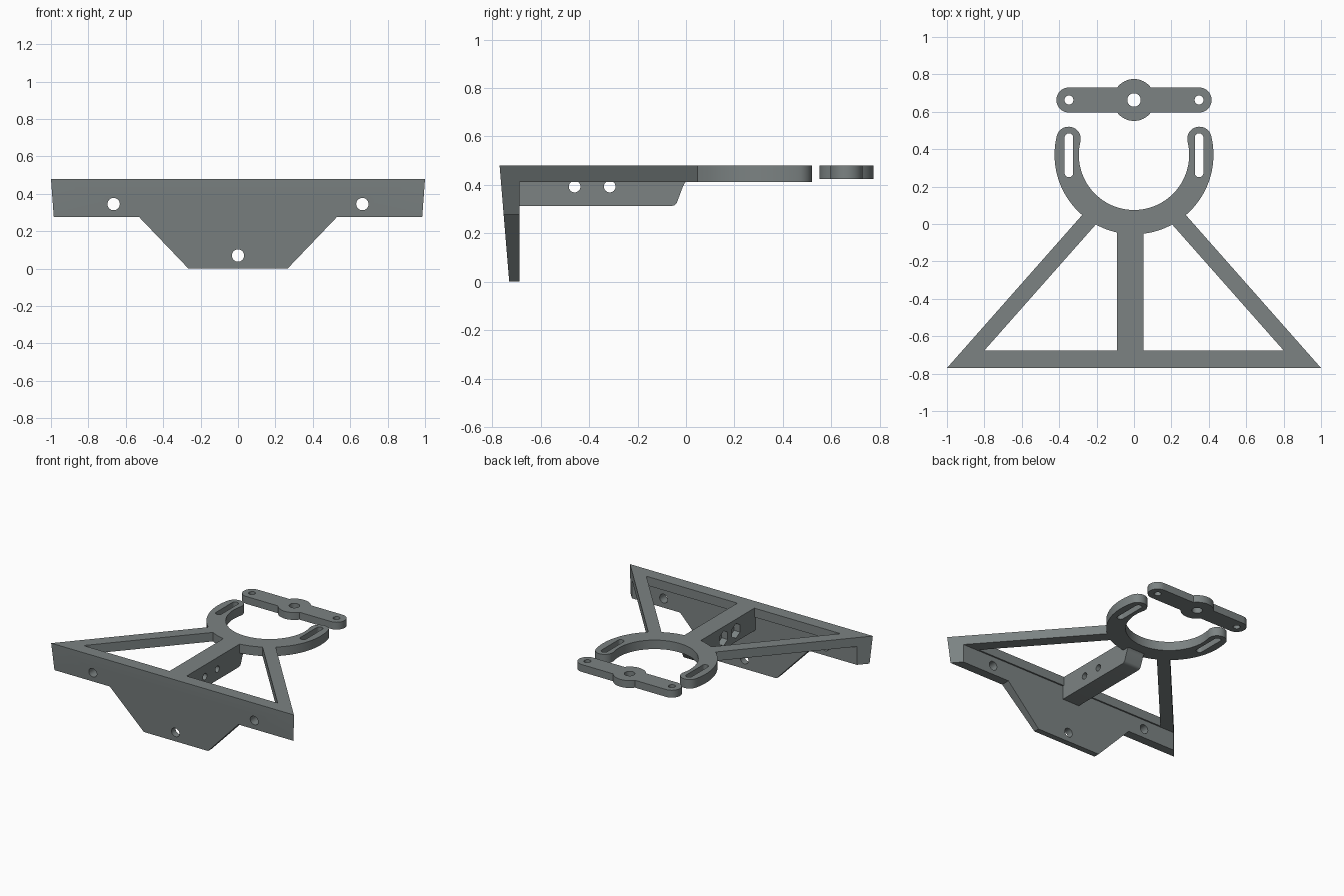
import bpy, bmesh, math

if "Cube" in bpy.data.objects:
    bpy.data.objects.remove(bpy.data.objects["Cube"])

grey = bpy.data.materials.new("slate_grey")
grey.diffuse_color = (0.20, 0.225, 0.225, 1)
grey.use_nodes = True
grey.node_tree.nodes["Principled BSDF"].inputs["Base Color"].default_value = grey.diffuse_color
PLACE = {'X': lambda u, v, w: (w, u, v),
         'Y': lambda u, v, w: (u, w, v),
         'Z': lambda u, v, w: (u, v, w)}


def prism(name, pts, axis, a, b):
    """Extrude a 2D outline along an axis from a to b."""
    bm = bmesh.new()
    lo = [bm.verts.new(PLACE[axis](u, v, a)) for u, v in pts]
    hi = [bm.verts.new(PLACE[axis](u, v, b)) for u, v in pts]
    bm.faces.new(lo)
    bm.faces.new(hi)
    n = len(pts)
    for i in range(n):
        j = (i + 1) % n
        bm.faces.new((lo[i], lo[j], hi[j], hi[i]))
    bmesh.ops.recalc_face_normals(bm, faces=bm.faces)
    me = bpy.data.meshes.new(name)
    bm.to_mesh(me)
    bm.free()
    ob = bpy.data.objects.new(name, me)
    bpy.context.collection.objects.link(ob)
    return ob


def arc(cx, cy, r, a0, a1, n):
    """Points on an arc, angles in degrees, both ends included."""
    angles = [math.radians(a0 + (a1 - a0) * i / n) for i in range(n + 1)]
    return [(cx + r * math.cos(t), cy + r * math.sin(t)) for t in angles]


def circle(cx, cy, r, n=32, start=0):
    return arc(cx, cy, r, start, start + 360, n)[:-1]


def combine(target, op, other):
    """Apply a boolean and remove the second solid."""
    bpy.context.view_layer.objects.active = target
    m = target.modifiers.new("join", 'BOOLEAN')
    m.operation, m.solver, m.object = op, 'EXACT', other
    bpy.ops.object.modifier_apply(modifier=m.name)
    bpy.data.objects.remove(other)


def cut(target, pts, axis, a, b):
    combine(target, 'DIFFERENCE', prism("cutter", pts, axis, a, b))


def finish(ob):
    ob.data.materials.clear()
    ob.data.materials.append(grey)
    for p in ob.data.polygons:
        p.material_index = 0
    bpy.ops.object.select_all(action='DESELECT')
    ob.select_set(True)
    bpy.context.view_layer.objects.active = ob
    bpy.ops.object.shade_smooth_by_angle(angle=math.radians(30))


TOP, UNDER = 0.48, 0.413
RING_Y, R_OUT, R_IN = 0.37, 0.425, 0.295

# Triangular top frame with two windows
plan = [(-1, -0.77), (1, -0.77), (0.24, 0.09), (-0.24, 0.09)]
bracket = prism("bracket", plan, 'Z', UNDER, TOP)
for s, x in ((1, 0.05), (-1, 0.09)):
    slope_y = -0.676 + (0.8 - x) * 1.13
    cut(bracket, [(s * x, -0.676), (s * 0.8, -0.676), (s * x, slope_y)], 'Z', 0.3, 0.6)
cut(bracket, circle(0, RING_Y, 0.33, 64), 'Z', 0.3, 0.6)

# Open ring with rounded ends
END = 13.7
mid, half = (R_OUT + R_IN) / 2, (R_OUT - R_IN) / 2
ex = mid * math.cos(math.radians(END))
ey = RING_Y + mid * math.sin(math.radians(END))
outline = (arc(0, RING_Y, R_OUT, -180 - END, END, 72)
           + arc(ex, ey, half, END, END + 180, 16)[1:-1]
           + arc(0, RING_Y, R_IN, END, -180 - END, 72)
           + arc(-ex, ey, half, -END, 180 - END, 16)[1:-1])
combine(bracket, 'UNION', prism("ring", outline, 'Z', UNDER, TOP))

# Front plate, trimmed to the frame's slanted ends
front = [(-1.1, TOP), (-1.1, 0.277), (-0.53, 0.277), (-0.265, 0),
         (0.265, 0), (0.53, 0.277), (1.1, 0.277), (1.1, TOP)]
plate = prism("front_plate", front, 'Y', -0.8, -0.687)
combine(plate, 'INTERSECT', prism("trim", plan, 'Z', -0.1, 0.6))
combine(bracket, 'UNION', plate)

# Deep centre rib
rib = [(-0.71, 0.312), (-0.062, 0.312), (-0.048, 0.316), (-0.038, 0.326),
       (-0.012, 0.395), (-0.007, 0.405), (0, 0.413), (0, 0.45), (-0.71, 0.45)]
combine(bracket, 'UNION', prism("rib", rib, 'X', -0.09, 0.05))

# Sloped front face
cut(bracket, [(-1, -0.1), (-0.7217, -0.1), (-0.78, 0.6), (-1, 0.6)], 'X', -1.5, 1.5)

# Front plate holes, rib holes with hexagonal nut pockets, ring slots
for x, z in ((-0.665, 0.345), (0.665, 0.345), (0, 0.07)):
    cut(bracket, circle(x, z, 0.033), 'Y', -1, -0.6)
for y in (-0.46, -0.315):
    cut(bracket, circle(y, 0.393, 0.024), 'X', -0.2, 0.2)
    cut(bracket, circle(y, 0.393, 0.055, 6, 30), 'X', -0.2, -0.04)
for s in (-1, 1):
    x = s * 0.348
    slot = arc(x, 0.462, 0.023, 0, 180, 12) + arc(x, 0.273, 0.023, 180, 360, 12)
    cut(bracket, slot, 'Z', 0.3, 0.6)
finish(bracket)

# Separate clamp bar with a round hub and three holes
CY, HUB, W = 0.663, 0.112, 0.067
t = math.degrees(math.asin(W / HUB))
bar = (arc(0.348, CY, W, -90, 90, 20) + arc(0, CY, HUB, t, 180 - t, 20)
       + arc(-0.348, CY, W, 90, 270, 20) + arc(0, CY, HUB, 180 + t, 360 - t, 20))
clamp = prism("clamp_bar", bar, 'Z', 0.425, TOP)
for x, r in ((-0.348, 0.024), (0, 0.036), (0.348, 0.024)):
    cut(clamp, circle(x, CY, r), 'Z', 0.3, 0.6)
finish(clamp)
